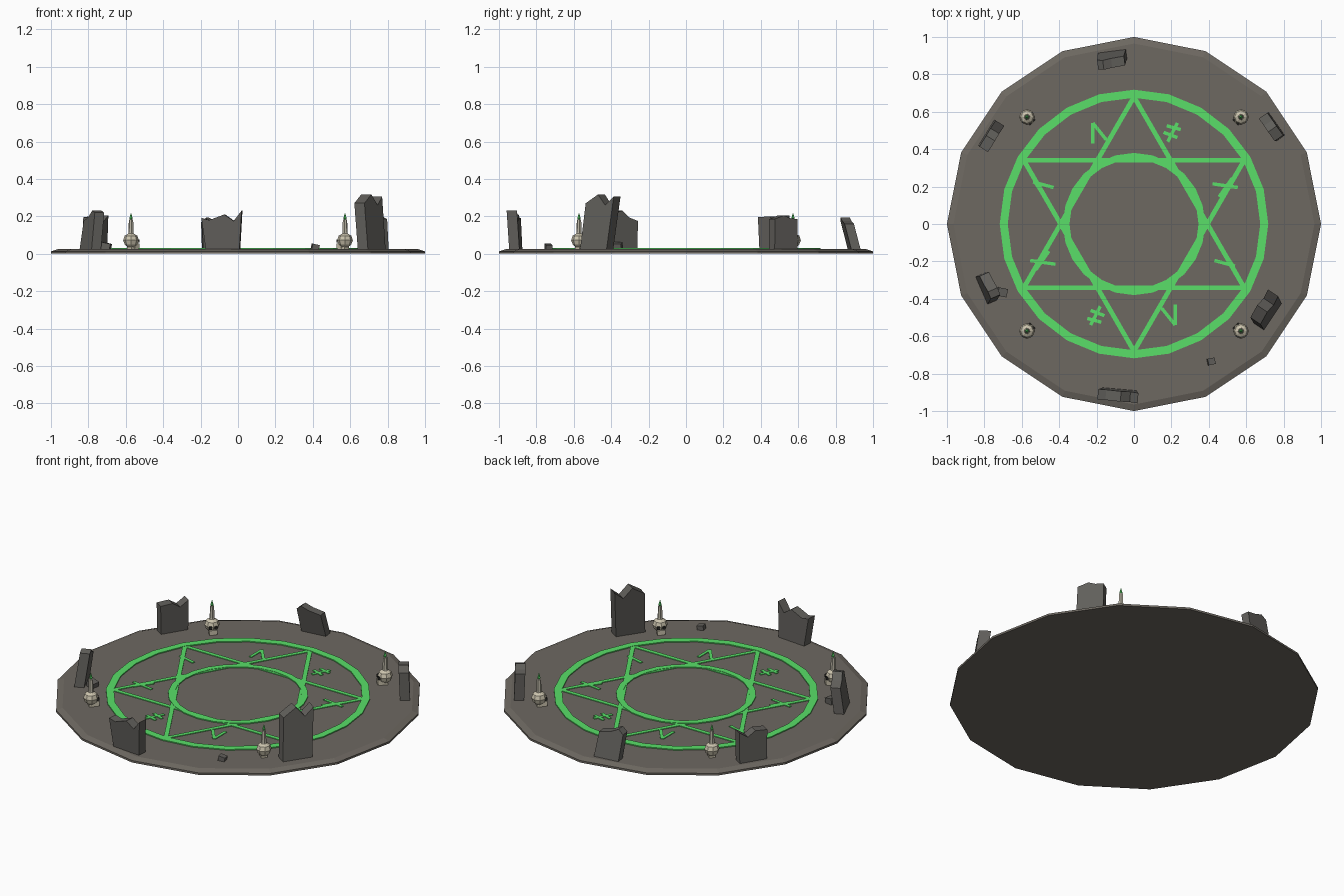
import bpy, bmesh, math
from mathutils import Matrix, Vector

if "Cube" in bpy.data.objects:
    bpy.data.objects.remove(bpy.data.objects["Cube"])

TOP = 0.024      # upper face of the slab
GLOW = 0.03      # upper face of the glowing lines


def material(name, r, g, b):
    m = bpy.data.materials.new(name)
    m.diffuse_color = (r, g, b, 1)
    m.use_nodes = True
    m.node_tree.nodes["Principled BSDF"].inputs["Base Color"].default_value = m.diffuse_color
    return m


SLAB = material("slab_stone", 0.155, 0.14, 0.12)
STONE = material("dark_stone", 0.12, 0.115, 0.105)
GREEN = material("green_glow", 0.1, 0.74, 0.14)
BONE = material("bone", 0.6, 0.55, 0.42)
WAX = material("wax", 0.5, 0.47, 0.38)
DARK = material("socket_dark", 0.02, 0.02, 0.018)


def finish(name, bm, mat):
    bmesh.ops.recalc_face_normals(bm, faces=bm.faces)
    me = bpy.data.meshes.new(name)
    bm.to_mesh(me)
    bm.free()
    me.materials.append(mat)
    ob = bpy.data.objects.new(name, me)
    bpy.context.collection.objects.link(ob)
    return ob


def lathe(bm, profile, n, m=Matrix(), closed=False):
    """Spin (radius, z) points into n-sided rings."""
    rings = [[bm.verts.new(m @ Vector((r * math.cos(2 * math.pi * i / n),
                                       r * math.sin(2 * math.pi * i / n), z)))
              for i in range(n)] for r, z in profile]
    pairs = list(zip(rings, rings[1:]))
    if closed:
        pairs.append((rings[-1], rings[0]))
    else:
        bm.faces.new(rings[0])
        bm.faces.new(rings[-1])
    for a, b in pairs:
        for i in range(n):
            j = (i + 1) % n
            bm.faces.new((a[i], a[j], b[j], b[i]))


def box(bm, size, m):
    bmesh.ops.create_cube(bm, size=1, matrix=m @ Matrix.Diagonal((*size, 1)))


def strip(bm, a, b, width):
    """Thin bar on the slab between two xy points."""
    a, b = Vector(a), Vector(b)
    d, c = b - a, (a + b) / 2
    h = GLOW - 0.002 - TOP + 0.002
    m = Matrix.Translation((c.x, c.y, TOP - 0.002 + h / 2)) @ Matrix.Rotation(math.atan2(d.y, d.x), 4, 'Z')
    box(bm, (d.length, width, h), m)


# Sixteen-sided slab with chamfered rim
bm = bmesh.new()
lathe(bm, [(1, 0), (1, 0.012), (0.965, TOP)], 16)
finish("slab", bm, SLAB)

# Outer and inner glowing rings
for name, ri, ro in (("outer_ring", 0.675, 0.718), ("inner_ring", 0.345, 0.38)):
    bm = bmesh.new()
    lathe(bm, [(ri, TOP - 0.002), (ro, TOP - 0.002), (ro, GLOW), (ri, GLOW)], 24, closed=True)
    finish(name, bm, GREEN)

# Six-pointed star from two triangles
bm = bmesh.new()
for start in (90, 270):
    pts = [(0.68 * math.cos(math.radians(start + 120 * k)),
            0.68 * math.sin(math.radians(start + 120 * k))) for k in range(3)]
    for k in range(3):
        strip(bm, pts[k], pts[(k + 1) % 3], 0.025)
finish("star", bm, GREEN)

# Four marks, each repeated on the opposite side
marks = [
    ((0.18, 0.44), (0.232, 0.54)), ((0.175, 0.525), (0.25, 0.505)), ((0.158, 0.49), (0.232, 0.462)),
    ((-0.22, 0.43), (-0.22, 0.54)), ((-0.22, 0.54), (-0.148, 0.45)),
    ((-0.54, 0.225), (-0.43, 0.195)), ((-0.53, 0.225), (-0.475, 0.14)),
    ((0.42, 0.215), (0.555, 0.195)), ((0.455, 0.145), (0.525, 0.245)),
]
bm = bmesh.new()
for s in (1, -1):
    for a, b in marks:
        strip(bm, Vector(a) * s, Vector(b) * s, 0.018)
finish("marks", bm, GREEN)

# Broken standing stones: x, y, thickness, inward lean, outline
stones = [
    (-0.08, -0.91, 0.055, -0.06,
     [(-.09, 0), (.09, 0), (.103, .21), (.06, .155), (.01, .19), (-.07, .16), (-.113, .17)]),
    (0.715, -0.478, 0.065, 0.13,
     [(-.085, 0), (.085, 0), (.107, .285), (.055, .24), (.005, .297), (-.07, .25)]),
    (0.74, 0.52, 0.055, 0.04,
     [(-.075, 0), (.075, 0), (.077, .165), (.03, .17), (-.01, .185), (-.07, .165)]),
    (-0.765, 0.475, 0.055, 0.04,
     [(-.08, 0), (.08, 0), (.085, .175), (.015, .18), (-.03, .15), (-.08, .185)]),
    (-0.115, 0.9, 0.05, 0.25,
     [(-.075, 0), (.075, 0), (.085, .15), (.055, .175), (.01, .155), (-.06, .14)]),
    (-0.79, -0.345, 0.055, 0.14,
     [(-.08, 0), (.08, 0), (.06, .2), (.02, .21), (-.02, .175), (-.075, .155)]),
]
for k, (x, y, t, lean, outline) in enumerate(stones):
    yaw = math.atan2(y, x) + math.pi / 2
    m = Matrix.Translation((x, y, TOP - 0.004)) @ Matrix.Rotation(yaw, 4, 'Z')
    bm = bmesh.new()
    sides = [[bm.verts.new(m @ Vector((px, s * t / 2 + lean * pz, pz))) for px, pz in outline]
             for s in (-1, 1)]
    for side in sides:
        bm.faces.new(side)
    n = len(outline)
    for i in range(n):
        j = (i + 1) % n
        bm.faces.new((sides[0][i], sides[0][j], sides[1][j], sides[1][i]))
    finish(f"standing_stone_{k + 1}", bm, STONE)

# Loose rubble
for k, (x, y, s, a) in enumerate([(-0.705, -0.365, 0.045, -0.2), (0.413, -0.735, 0.035, 0.2)]):
    bm = bmesh.new()
    box(bm, (s * 1.1, s, s * 0.8),
        Matrix.Translation((x, y, TOP + s * 0.35)) @ Matrix.Rotation(a, 4, 'Z') @ Matrix.Rotation(0.2, 4, 'Y'))
    finish(f"rubble_{k + 1}", bm, STONE)

# Skulls facing the centre, each carrying a candle
for k in range(4):
    ang = math.radians(45 + 90 * k)
    x, y = (math.copysign(0.572, math.cos(ang)), math.copysign(0.572, math.sin(ang)))
    m = Matrix.Translation((x, y, 0)) @ Matrix.Rotation(ang + math.pi, 4, 'Z')
    bm = bmesh.new()
    lathe(bm, [(.018, .036), (.034, .05), (.042, .073), (.034, .096), (.016, .107)], 8, m)
    box(bm, (.036, .044, .026), m @ Matrix.Translation((.026, 0, .042)))
    box(bm, (.05, .036, .02), m @ Matrix.Translation((.012, 0, .031)))
    finish(f"skull_{k + 1}", bm, BONE)
    bm = bmesh.new()
    for s in (-1, 1):
        box(bm, (.014, .015, .016), m @ Matrix.Translation((.036, s * .015, .068)))
    finish(f"eye_sockets_{k + 1}", bm, DARK)
    bm = bmesh.new()
    lathe(bm, [(.018, .102), (.014, .112), (.012, .182)], 6, m)
    finish(f"candle_{k + 1}", bm, WAX)
    bm = bmesh.new()
    lathe(bm, [(.003, .18), (.009, .19), (.001, .217)], 6, m)
    finish(f"flame_{k + 1}", bm, GREEN)
